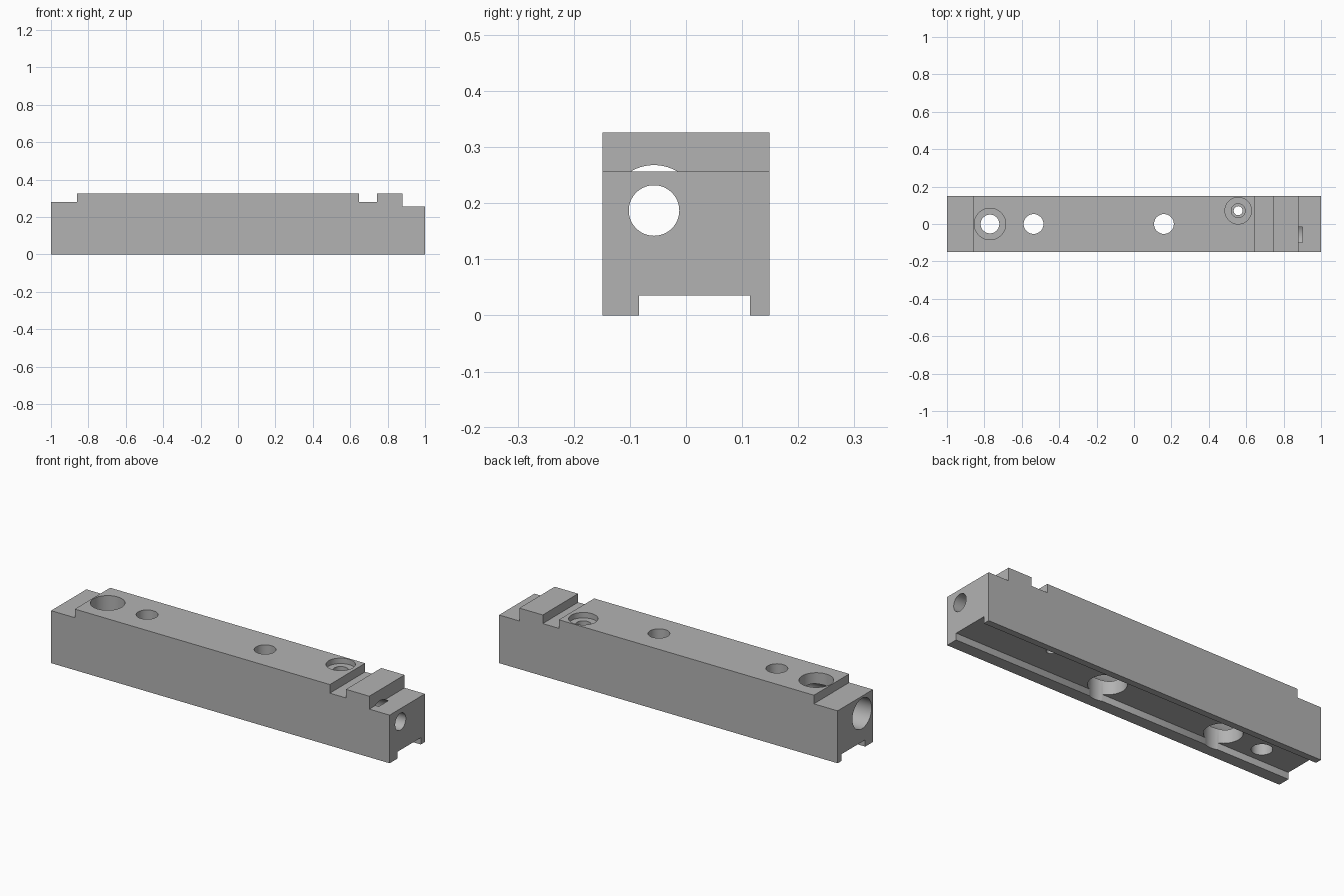
import bpy, bmesh, math
from mathutils import Matrix, Vector

if "Cube" in bpy.data.objects:
    bpy.data.objects.remove(bpy.data.objects["Cube"])

HALF_WIDTH = 0.149
TOP = 0.326
FLOOR = 0.036      # ceiling of the underside channel


def finish(bm, name):
    bmesh.ops.recalc_face_normals(bm, faces=bm.faces)
    mesh = bpy.data.meshes.new(name)
    bm.to_mesh(mesh)
    bm.free()
    obj = bpy.data.objects.new(name, mesh)
    bpy.context.collection.objects.link(obj)
    return obj


def box(name, x, y, z):
    bm = bmesh.new()
    centre = Vector([sum(r) / 2 for r in (x, y, z)])
    size = [r[1] - r[0] for r in (x, y, z)]
    bmesh.ops.create_cube(bm, size=1, matrix=Matrix.Translation(centre) @ Matrix.Diagonal((*size, 1)))
    return finish(bm, name)


def cylinder(name, start, end, radius):
    start, end = Vector(start), Vector(end)
    axis = end - start
    turn = axis.to_track_quat('Z', 'Y').to_matrix().to_4x4()
    bm = bmesh.new()
    bmesh.ops.create_cone(bm, cap_ends=True, segments=64, radius1=radius, radius2=radius,
                          depth=axis.length, matrix=Matrix.Translation((start + end) / 2) @ turn)
    return finish(bm, name)


def cut(target, cutter):
    cutter.hide_render = True
    mod = target.modifiers.new(cutter.name, 'BOOLEAN')
    mod.operation = 'DIFFERENCE'
    mod.solver = 'EXACT'
    mod.object = cutter
    bpy.context.view_layer.objects.active = target
    bpy.ops.object.modifier_apply(modifier=mod.name)
    bpy.data.objects.remove(cutter)


# Stepped bar: side profile extruded across the width
profile = [(-1, 0), (1, 0), (1, 0.257), (0.88, 0.257), (0.88, TOP), (0.742, TOP), (0.742, 0.28),
           (0.647, 0.28), (0.647, TOP), (-0.86, TOP), (-0.86, 0.28), (-1, 0.28)]
bm = bmesh.new()
side = bm.faces.new([bm.verts.new((x, -HALF_WIDTH, z)) for x, z in profile])
new = bmesh.ops.extrude_face_region(bm, geom=[side])["geom"]
bmesh.ops.translate(bm, vec=(0, 2 * HALF_WIDTH, 0),
                    verts=[v for v in new if isinstance(v, bmesh.types.BMVert)])
body = finish(bm, "rail_body")

# Channel along the underside
cut(body, box("channel", (-1.1, 1.1), (-0.084, 0.114), (-0.1, FLOOR)))

# Lengthwise bore, narrowing at the +x end
cut(body, cylinder("long_bore", (-1.1, -0.057, 0.187), (0.9, -0.057, 0.187), 0.081))
cut(body, cylinder("end_bore", (0.8, -0.057, 0.187), (1.1, -0.057, 0.187), 0.045))

# Upright holes: x, y, radius, bottom, top
holes = [
    (-0.77, 0, 0.05, -0.1, 0.5), (-0.77, 0, 0.084, 0.095, 0.5),
    (-0.537, 0, 0.053, -0.1, 0.5), (-0.537, 0, 0.092, -0.1, 0.13),
    (0.16, 0, 0.053, -0.1, 0.5), (0.16, 0, 0.092, -0.1, 0.13),
    (0.557, 0.071, 0.024, -0.1, 0.5), (0.557, 0.071, 0.037, 0.15, 0.5),
    (0.557, 0.071, 0.071, 0.297, 0.5),
]
for x, y, radius, low, high in holes:
    cut(body, cylinder("upright_hole", (x, y, low), (x, y, high), radius))

# Plain grey metal
grey = bpy.data.materials.new("grey_metal")
grey.use_nodes = True
colour = (0.45, 0.45, 0.45, 1)
grey.diffuse_color = colour
grey.node_tree.nodes["Principled BSDF"].inputs["Base Color"].default_value = colour
body.data.materials.clear()
body.data.materials.append(grey)

# Smooth bores, crisp edges
bpy.ops.object.select_all(action='DESELECT')
body.select_set(True)
bpy.context.view_layer.objects.active = body
bpy.ops.object.shade_smooth_by_angle(angle=math.radians(30))
